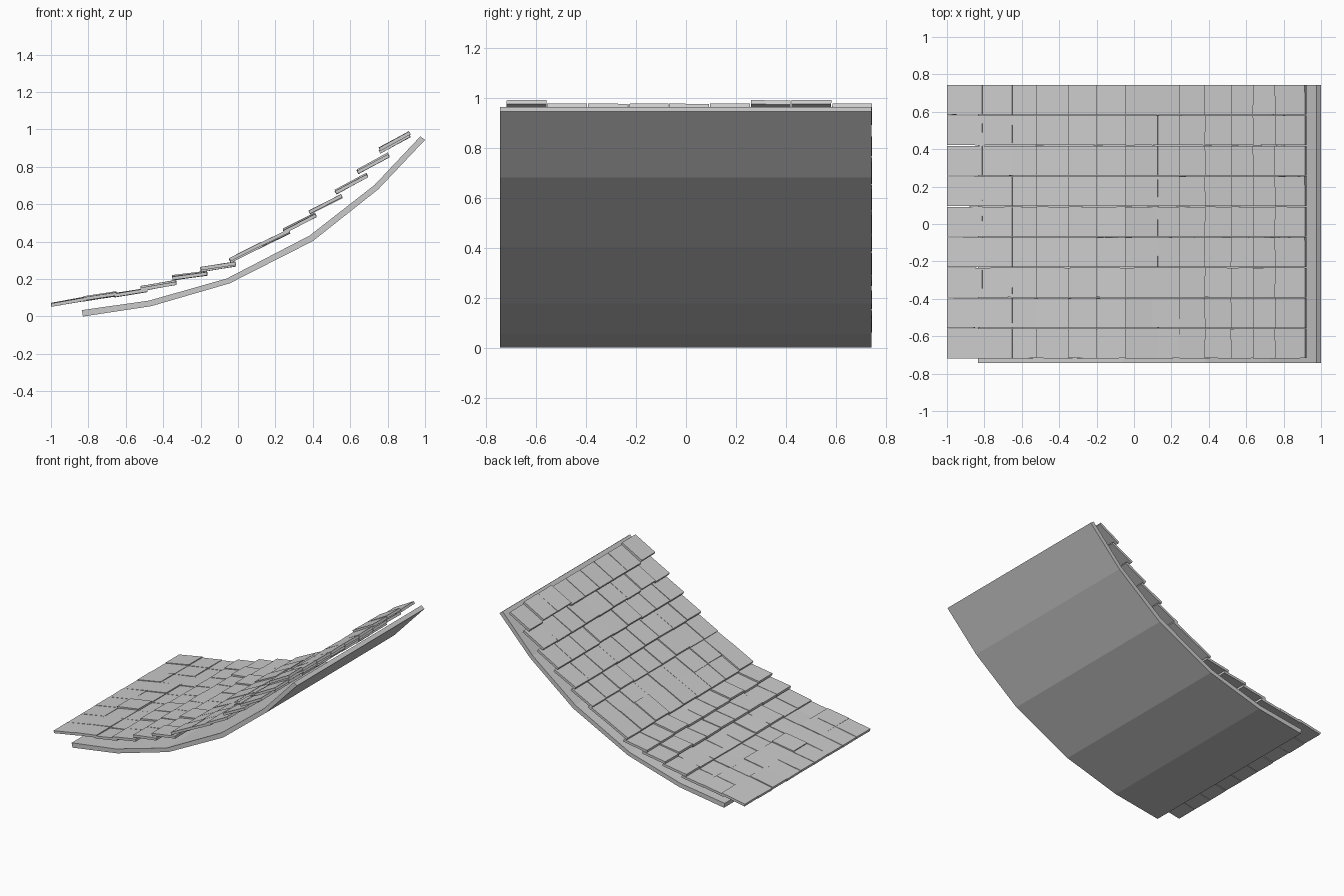
import bpy, bmesh, math, random
from mathutils import Matrix, Vector

if "Cube" in bpy.data.objects:
    bpy.data.objects.remove(bpy.data.objects["Cube"])

random.seed(4)

grey = bpy.data.materials.new("plain grey")
grey.diffuse_color = (0.6, 0.6, 0.6, 1)
grey.use_nodes = True
grey.node_tree.nodes["Principled BSDF"].inputs["Base Color"].default_value = grey.diffuse_color


def finish(bm, name):
    bmesh.ops.recalc_face_normals(bm, faces=bm.faces)
    mesh = bpy.data.meshes.new(name)
    bm.to_mesh(mesh)
    bm.free()
    mesh.materials.append(grey)
    obj = bpy.data.objects.new(name, mesh)
    bpy.context.collection.objects.link(obj)
    return obj


# Curved roof deck: a bent profile pulled along y
top = [(-0.835, 0.034), (-0.475, 0.085), (-0.06, 0.203),
       (0.382, 0.432), (0.73, 0.703), (0.975, 0.963)]
under = [(-0.829, 0.0), (-0.465, 0.055), (-0.045, 0.177),
         (0.4, 0.403), (0.75, 0.68), (1.0, 0.944)]
bm = bmesh.new()
ring = [bm.verts.new((x, -0.743, z)) for x, z in top + under[::-1]]
n = len(top)
faces = [bm.faces.new((ring[i], ring[i + 1], ring[-i - 2], ring[-i - 1]))
         for i in range(n - 1)]
ext = bmesh.ops.extrude_face_region(bm, geom=faces)
bmesh.ops.translate(bm, vec=(0, 1.485, 0),
                    verts=[v for v in ext["geom"] if isinstance(v, bmesh.types.BMVert)])
# drop the inner dividers between the profile quads
bmesh.ops.dissolve_limit(bm, angle_limit=0.001, verts=bm.verts, edges=bm.edges)
finish(bm, "roof_deck")

# Tile courses: lower and upper end of each course's centre line (x, z)
courses = [
    (-0.998, 0.062, -0.81, 0.094), (-0.825, 0.09, -0.65, 0.118),
    (-0.66, 0.112, -0.485, 0.14), (-0.52, 0.145, -0.33, 0.178),
    (-0.35, 0.203, -0.165, 0.228), (-0.2, 0.247, -0.012, 0.277),
    (-0.043, 0.296, 0.13, 0.383), (0.1, 0.366, 0.275, 0.452),
    (0.245, 0.453, 0.415, 0.54), (0.382, 0.555, 0.555, 0.642),
    (0.522, 0.662, 0.69, 0.752), (0.64, 0.77, 0.805, 0.86),
    (0.757, 0.88, 0.918, 0.968),
]
COLS, STEP, THICK = 9, 0.1628, 0.018
raised_ridge = {0, 6, 7}

for row, (x0, z0, x1, z1) in enumerate(courses):
    bm = bmesh.new()
    length = math.hypot(x1 - x0, z1 - z0)
    pitch = math.atan2(z1 - z0, x1 - x0)
    for col in range(COLS):
        # some tiles sit slightly proud, each a little askew
        if row == len(courses) - 1:
            lift = 0.014 if col in raised_ridge else 0.0
        else:
            lift = random.choice((0, 0, 0.003, 0.008))
        y = -0.72 + STEP * (col + 0.5)
        centre = Vector(((x0 + x1) / 2, y, (z0 + z1) / 2 + lift))
        mat = (Matrix.Translation(centre)
               @ Matrix.Rotation(-pitch + random.uniform(-0.012, 0.012), 4, 'Y')
               @ Matrix.Rotation(random.uniform(-0.015, 0.015), 4, 'X')
               @ Matrix.Rotation(random.uniform(-0.012, 0.012), 4, 'Z')
               @ Matrix.Diagonal((length, STEP - 0.004, THICK, 1)))
        bmesh.ops.create_cube(bm, size=1, matrix=mat)
    finish(bm, f"tile_course_{row + 1:02d}")
